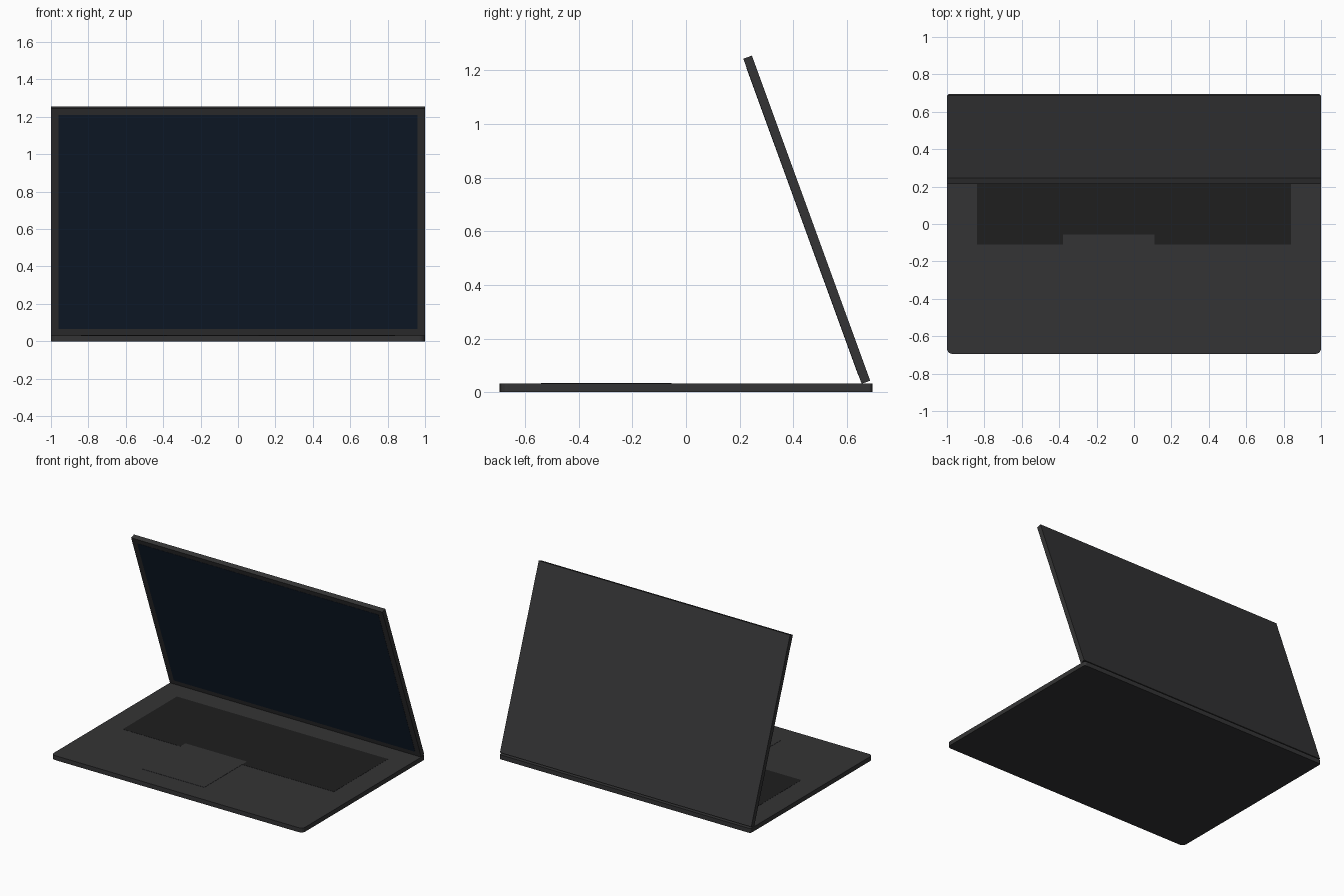
import bpy, bmesh, math
from mathutils import Vector

if "Cube" in bpy.data.objects:
    bpy.data.objects.remove(bpy.data.objects["Cube"])


def material(name, rgb):
    m = bpy.data.materials.new(name)
    m.diffuse_color = (*rgb, 1)
    m.use_nodes = True
    m.node_tree.nodes["Principled BSDF"].inputs["Base Color"].default_value = m.diffuse_color
    return m


BODY = material("dark_grey", (0.034, 0.034, 0.035))
KEYS = material("key_black", (0.013, 0.013, 0.013))
GLASS = material("screen_blue", (0.006, 0.013, 0.027))


def slab(name, lo, hi, mat, front_r=0, back_r=0):
    """Box from corner lo to corner hi, with optional rounded vertical edges."""
    bm = bmesh.new()
    bmesh.ops.create_cube(bm, size=1)
    lo, hi = Vector(lo), Vector(hi)
    bmesh.ops.scale(bm, vec=hi - lo, verts=bm.verts[:])
    bmesh.ops.translate(bm, vec=(lo + hi) / 2, verts=bm.verts[:])
    mid = (lo.y + hi.y) / 2
    for radius, side in ((front_r, -1), (back_r, 1)):
        if radius:
            edges = [e for e in bm.edges
                     if abs(e.verts[0].co.z - e.verts[1].co.z) > 1e-5
                     and all((v.co.y - mid) * side > 0 for v in e.verts)]
            bmesh.ops.bevel(bm, geom=edges, offset=radius, segments=4,
                            profile=0.5, affect='EDGES')
    me = bpy.data.meshes.new(name)
    bm.to_mesh(me)
    bm.free()
    me.materials.append(mat)
    ob = bpy.data.objects.new(name, me)
    bpy.context.collection.objects.link(ob)
    return ob


# Lower half
TOP = 0.032
slab("base", (-1, -0.695, 0), (1, 0.695, TOP), BODY, 0.03, 0.015)
slab("keyboard", (-0.84, -0.11, TOP - 0.01), (0.84, 0.505, TOP + 0.001), KEYS)
slab("trackpad", (-0.38, -0.54, TOP - 0.01), (0.11, -0.055, TOP + 0.0015), BODY)

# Upper half: built upright with its front lower edge on the x axis, then leaned forward
lid = slab("lid", (-1, 0, 0), (1, 0.034, 1.29), BODY)
screen = slab("screen", (-0.96, -0.001, 0.036), (0.96, 0.01, 1.254), GLASS)
for part in (lid, screen):
    part.location = (0, 0.655, 0.031)
    part.rotation_euler.x = math.radians(20)
